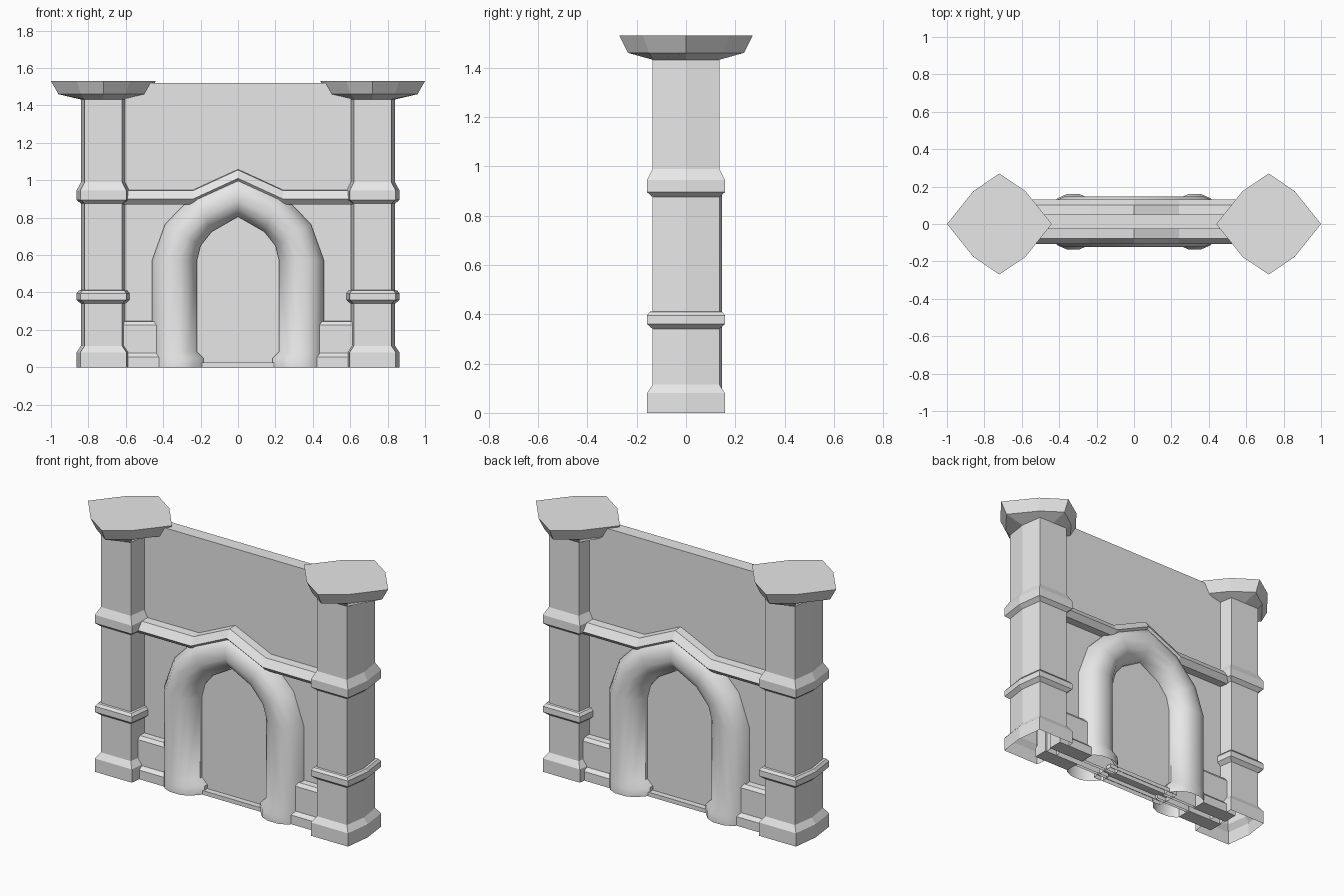
import bpy, bmesh, math

cube = bpy.data.objects.get("Cube")
if cube:
    bpy.data.objects.remove(cube, do_unlink=True)

stone = bpy.data.materials.new("pale_stone")
stone.use_nodes = True
GREY = (0.8, 0.8, 0.8, 1)
stone.diffuse_color = GREY
stone.node_tree.nodes["Principled BSDF"].inputs["Base Color"].default_value = GREY

MID = 0.012  # the wall sits slightly behind the pillar centres


def loft(name, rings, axes, y=0.0, cap_start=False, cap_end=False, smooth=None):
    """Skin closed rings into a shell, then mirror it about the given axes."""
    bm = bmesh.new()
    loops = [[bm.verts.new(p) for p in ring] for ring in rings]
    n = len(loops[0])
    for a, b in zip(loops, loops[1:]):
        for i in range(n):
            j = (i + 1) % n
            bm.faces.new((a[i], a[j], b[j], b[i]))
    if cap_start:
        bm.faces.new(loops[0])
    if cap_end:
        bm.faces.new(loops[-1])
    bmesh.ops.recalc_face_normals(bm, faces=bm.faces)
    mesh = bpy.data.meshes.new(name)
    bm.to_mesh(mesh)
    bm.free()
    mesh.materials.append(stone)
    obj = bpy.data.objects.new(name, mesh)
    obj.location.y = y
    bpy.context.collection.objects.link(obj)
    if axes:
        mod = obj.modifiers.new("mirror", 'MIRROR')
        mod.use_axis = ('X' in axes, 'Y' in axes, False)
    if smooth:
        bpy.ops.object.select_all(action='DESELECT')
        obj.select_set(True)
        bpy.context.view_layer.objects.active = obj
        bpy.ops.object.shade_smooth_by_angle(angle=math.radians(smooth))
    return obj


def box(name, hx, hy, z0, z1):
    rings = [[(-hx, -hy, z), (hx, -hy, z), (hx, hy, z), (-hx, hy, z)] for z in (z0, z1)]
    return loft(name, rings, "", MID, cap_end=True)


# Six-sided pillars with a base and two moulded bands
PX = 0.72


def hexagon(d, z):
    hx, hy = 0.12 + d, 0.135 + d
    half = [(hx, 0), (hx - 0.02, hy), (0.02 - hx, hy)]
    return [(PX + s * x, s * y, z) for s in (1, -1) for x, y in half]


pillar = [(0.023, 0), (0.023, 0.08), (0, 0.115), (0, 0.34), (0.023, 0.36), (0.023, 0.395),
          (0.012, 0.41), (0, 0.412), (0, 0.875), (0.023, 0.895), (0.023, 0.945),
          (0, 0.99), (0, 1.44)]
loft("pillars", [hexagon(d, z) for d, z in pillar], "X")


# Diamond-like capitals
def diamond(tip, mid_x, mid_y, front, z):
    half = [(tip, 0), (mid_x, mid_y), (0, front), (-mid_x, mid_y)]
    return [(PX + s * x, s * y, z) for s in (1, -1) for x, y in half]


loft("capitals", [diamond(0.12, 0.10, 0.135, 0.135, 1.432),
                  diamond(0.24, 0.12, 0.15, 0.235, 1.46),
                  diamond(0.28, 0.14, 0.175, 0.27, 1.53)], "X",
     cap_start=True, cap_end=True)

# Wall panel and doorstep
box("wall", 0.65, 0.04, 0, 1.52)
box("doorstep", 0.25, 0.075, 0, 0.025)

# String course rising to a peak over the arch, on both faces
course = [(0.02, 0.95), (0.09, 0.945), (0.12, 0.9), (0.09, 0.87), (0.02, 0.87)]
path = [(0.65, 0), (0.24, 0), (0, 0.11)]
loft("string_course", [[(x, -y, z + dz) for y, z in course] for x, dz in path], "XY", MID)

# Stepped plinth blocks between arch and pillars
block = [(0.02, 0), (0.11, 0), (0.11, 0.055), (0.09, 0.075), (0.09, 0.225),
         (0.075, 0.245), (0.02, 0.25)]
loft("plinth_blocks", [[(x, -y, z) for y, z in block] for x in (0.42, 0.66)], "XY", MID,
     cap_start=True, cap_end=True)

# Rounded pointed arch, swept between an outer and an inner line, with flared feet
outer = [(0.46, 0), (0.46, 0.05), (0.46, 0.085), (0.46, 0.57), (0.39, 0.765), (0.23, 0.93), (0, 1.03)]
inner = [(0.185, 0), (0.185, 0.05), (0.22, 0.085), (0.22, 0.57), (0.2, 0.65), (0.14, 0.725), (0, 0.805)]
section = [(0, 0.02), (0, 0.06), (0.18, 0.115), (0.36, 0.135), (0.62, 0.135),
           (0.8, 0.115), (1, 0.06), (1, 0.02)]
arch = []
for i, ((ox, oz), (ix, iz)) in enumerate(zip(outer, inner)):
    flare = 1.09 if i < 2 else 1
    arch.append([(ox + (ix - ox) * t, -y * flare, oz + (iz - oz) * t) for t, y in section])
loft("arch", arch, "XY", MID, smooth=40)
